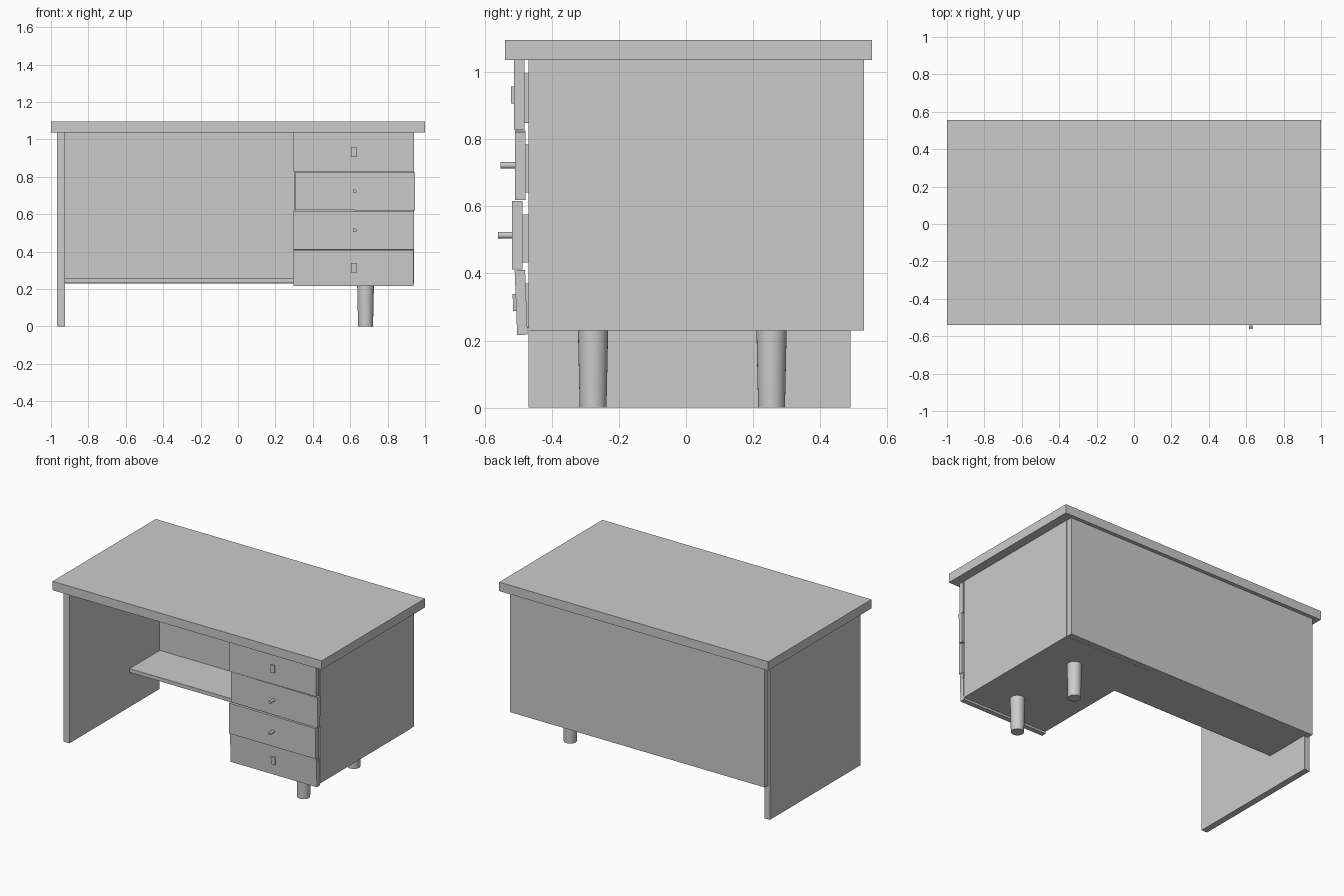
import bpy, math
from mathutils import Matrix

if "Cube" in bpy.data.objects:
    bpy.data.objects.remove(bpy.data.objects["Cube"])


def box(name, x, y, z, turn=None):
    """Box from (min, max) ranges, optionally rotated about its centre."""
    bpy.ops.mesh.primitive_cube_add(size=1)
    ob = bpy.context.object
    ob.name = name
    ob.location = [sum(r) / 2 for r in (x, y, z)]
    ob.scale = [r[1] - r[0] for r in (x, y, z)]
    if turn:
        ob.rotation_euler = [math.radians(a) for a in turn]
    return ob


def cone(name, r1, r2, depth, loc, rot=(0, 0, 0), sides=32):
    bpy.ops.mesh.primitive_cone_add(vertices=sides, radius1=r1, radius2=r2,
                                    depth=depth, location=loc, rotation=rot)
    ob = bpy.context.object
    ob.name = name
    bpy.ops.object.shade_smooth_by_angle(angle=math.radians(40))
    return ob


# Desk top and carcass panels
box("desk_top", (-1, 1), (-0.54, 0.555), (1.036, 1.096))
box("left_panel", (-0.967, -0.925), (-0.47, 0.49), (0, 1.036))
box("back_panel", (-0.955, 0.937), (0.491, 0.53), (0.23, 1.036))
box("foot_shelf", (-0.925, 0.3), (0.17, 0.491), (0.233, 0.258))
box("drawer_cabinet", (0.3, 0.94), (-0.47, 0.49), (0.23, 1.036))

# Drawers: x range, z range, front face y, small tilt, knob style
drawers = [
    ((0.297, 0.940), (0.828, 1.036), -0.512, (0, 0, 0), "bar"),
    ((0.306, 0.947), (0.621, 0.824), -0.510, (0, 0.3, 0), "peg"),
    ((0.297, 0.940), (0.412, 0.616), -0.518, (0, 0, 0), "peg"),
    ((0.298, 0.939), (0.217, 0.410), -0.507, (2.2, 0, 0), "bar"),
]
for i, (x, z, y, turn, knob) in enumerate(drawers, 1):
    box(f"drawer_front_{i}", x, (y, y + 0.031), z, turn)
    box(f"drawer_box_{i}", (0.32, 0.92), (y + 0.025, -0.44),
        (z[0] + 0.02, z[1] - 0.04))
    zc = (z[0] + z[1]) / 2
    if knob == "bar":
        box(f"drawer_knob_{i}", (0.605, 0.635), (y - 0.009, y + 0.01),
            (zc - 0.025, zc + 0.025), turn)
    else:
        cone(f"drawer_knob_{i}", 0.010, 0.010, 0.05, (0.624, y - 0.018, zc),
             (math.pi / 2, 0, 0), 16)

# Tapered legs under the cabinet
for name, y in (("front_leg", -0.277), ("back_leg", 0.255)):
    cone(name, 0.040, 0.045, 0.232, (0.682, y, 0.116))
